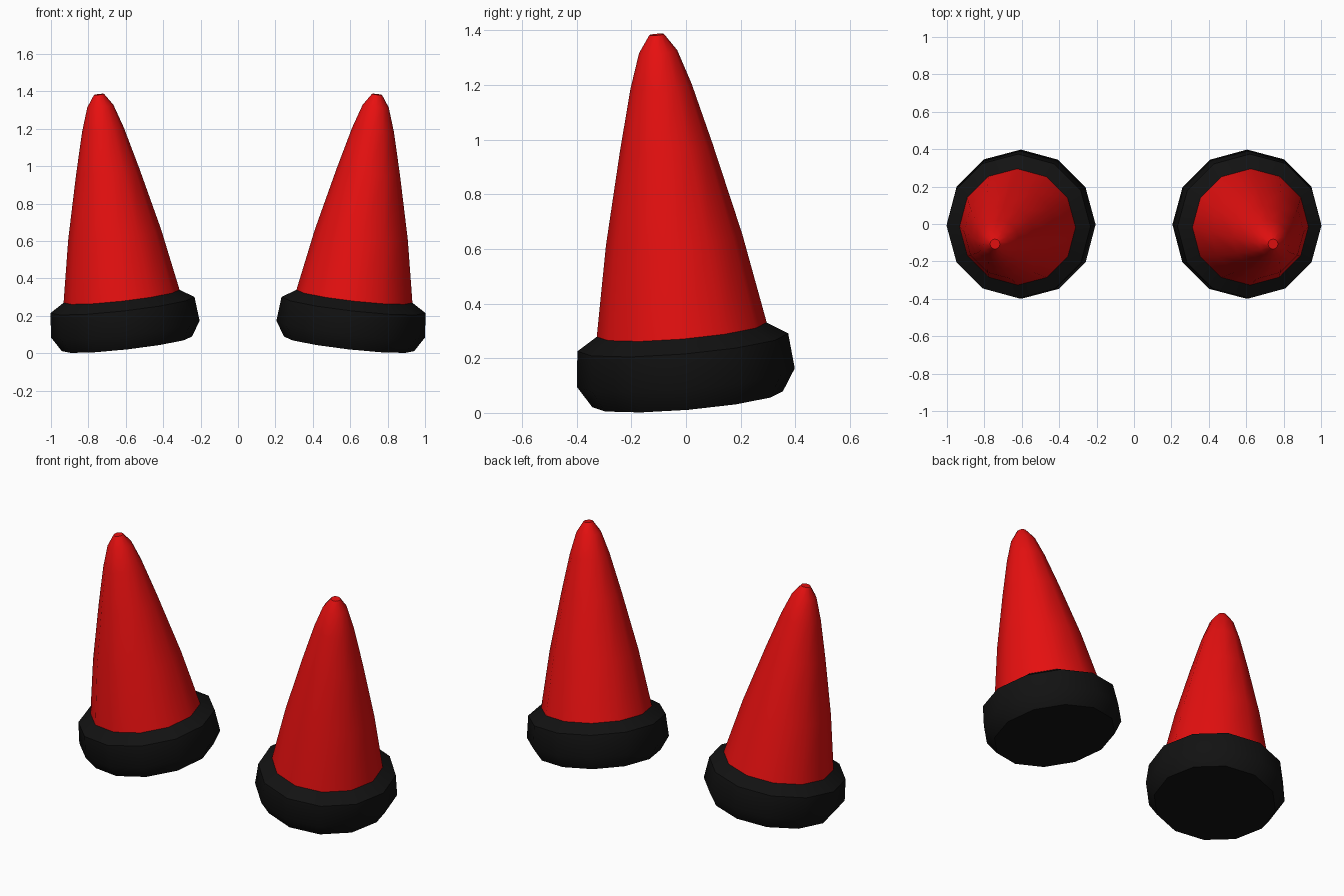
import bpy, bmesh, math
from mathutils import Vector

if "Cube" in bpy.data.objects:
    bpy.data.objects.remove(bpy.data.objects["Cube"])

SIDES = 12

def material(name, color):
    m = bpy.data.materials.new(name)
    m.diffuse_color = color
    m.use_nodes = True
    m.node_tree.nodes["Principled BSDF"].inputs["Base Color"].default_value = m.diffuse_color
    return m

red = material("red", (0.8, 0.005, 0.005, 1))
black = material("black", (0.006, 0.006, 0.006, 1))

# (radius, height along the leaning axis)
band_profile = [(0.35, 0.0), (0.40, 0.08), (0.387, 0.21), (0.312, 0.257)]
horn_profile = [(0.312, 0.257), (0.25, 0.59), (0.17, 0.93),
                (0.112, 1.157), (0.07, 1.284), (0.027, 1.347)]

def lathe(name, profile, mat, side, cap_bottom, cap_top):
    """Revolve a profile round an axis that leans outward and forward."""
    turn = Vector((0, 0, 1)).rotation_difference(Vector((side * 0.112, -0.085, 1)))
    base = Vector((side * 0.594, 0.006, 0.05))
    bm = bmesh.new()
    rings = []
    for r, h in profile:
        ring = []
        for i in range(SIDES):
            a = math.tau * i / SIDES
            p = Vector((r * math.cos(a), r * math.sin(a), h))
            ring.append(bm.verts.new(base + turn @ p))
        rings.append(ring)
    for lo, hi in zip(rings, rings[1:]):
        for i in range(SIDES):
            j = (i + 1) % SIDES
            bm.faces.new((lo[i], lo[j], hi[j], hi[i]))
    if cap_bottom:
        bm.faces.new(rings[0][::-1])
    if cap_top:
        bm.faces.new(rings[-1])
    mesh = bpy.data.meshes.new(name)
    bm.to_mesh(mesh)
    bm.free()
    mesh.materials.append(mat)
    obj = bpy.data.objects.new(name, mesh)
    bpy.context.collection.objects.link(obj)
    bpy.ops.object.select_all(action='DESELECT')
    obj.select_set(True)
    bpy.context.view_layer.objects.active = obj
    bpy.ops.object.shade_smooth_by_angle(angle=math.radians(50))
    return obj

# Left and right horn, each with a rounded black base band
for label, side in (("left", -1), ("right", 1)):
    lathe(label + "_base_band", band_profile, black, side, True, False)
    lathe(label + "_horn", horn_profile, red, side, False, True)
